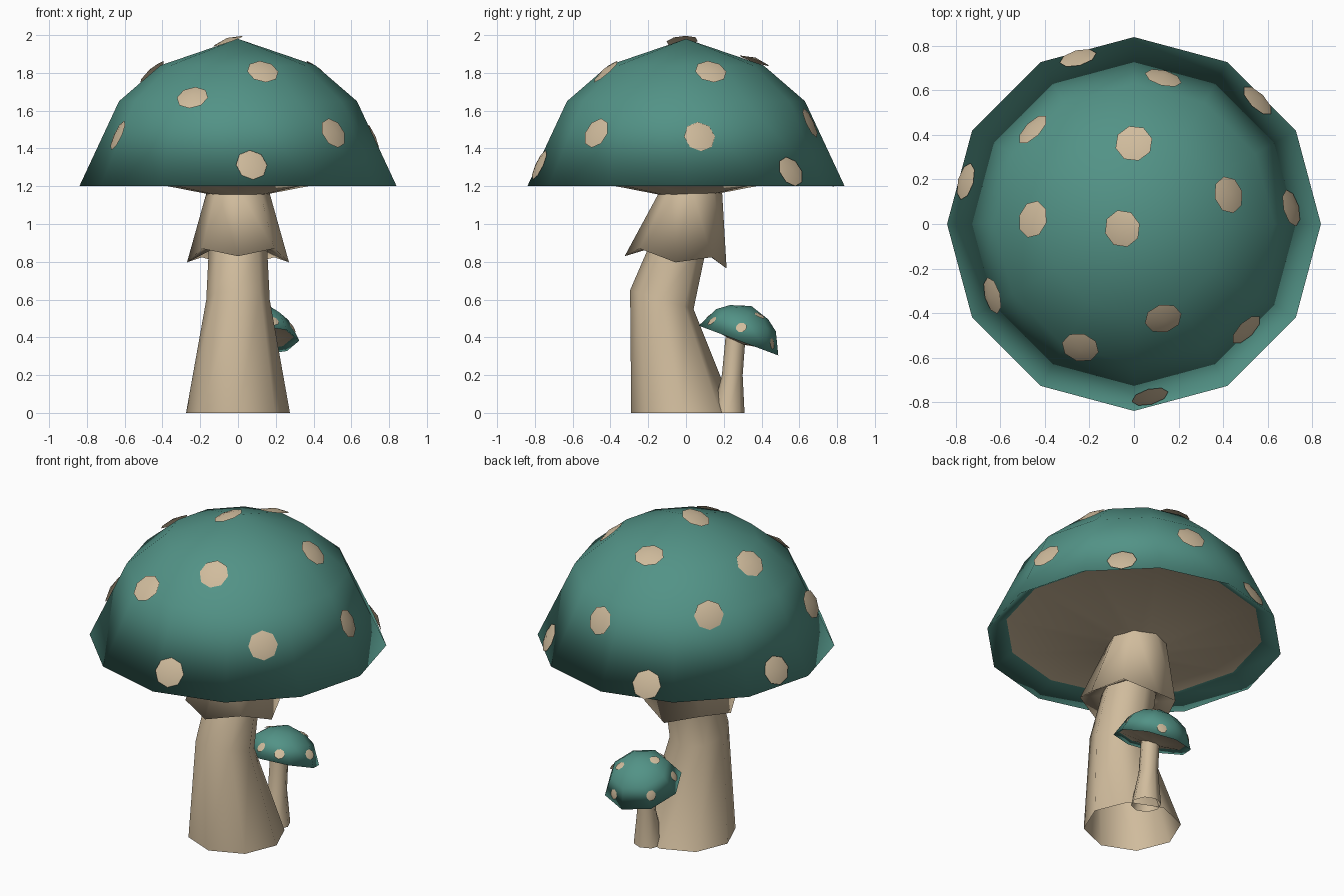
import bpy, bmesh, math
from mathutils import Vector, Matrix
from mathutils.bvhtree import BVHTree

if "Cube" in bpy.data.objects:
    bpy.data.objects.remove(bpy.data.objects["Cube"])


def material(name, rgb):
    m = bpy.data.materials.new(name)
    m.diffuse_color = (*rgb, 1)
    m.use_nodes = True
    m.node_tree.nodes["Principled BSDF"].inputs["Base Color"].default_value = m.diffuse_color
    return m


TEAL = material("teal", (0.085, 0.29, 0.24))
BEIGE = material("beige", (0.63, 0.50, 0.335))


def finish(bm, name, mats, matrix=None):
    bmesh.ops.recalc_face_normals(bm, faces=bm.faces)
    me = bpy.data.meshes.new(name)
    bm.to_mesh(me)
    for m in mats:
        me.materials.append(m)
    for p in me.polygons:
        p.use_smooth = True
    ob = bpy.data.objects.new(name, me)
    bpy.context.collection.objects.link(ob)
    if matrix:
        ob.matrix_world = matrix
    return ob


def circle(cx, cy, z, r, n):
    if r == 0:
        return [Vector((cx, cy, z))]
    return [Vector((cx + r * math.cos(2 * math.pi * i / n),
                    cy + r * math.sin(2 * math.pi * i / n), z)) for i in range(n)]


def loft(rings, n, under=None):
    """Skin a list of point rings; bands from index 'under' on get material 1."""
    bm = bmesh.new()
    vs = [[bm.verts.new(p) for p in ring] for ring in rings]
    for k, (a, b) in enumerate(zip(vs, vs[1:])):
        for i in range(n):
            j = (i + 1) % n
            if len(a) == 1:
                f = bm.faces.new((a[0], b[i], b[j]))
            else:
                f = bm.faces.new((a[i], b[i], b[j], a[j]))
            if under is not None and k >= under:
                f.material_index = 1
    return bm


def cap(name, profile, n, spots, size, lift, matrix):
    # dome, rim fold and beige underside
    bm = loft([circle(0, 0, z, r, n) for r, z in profile], n, under=4)
    finish(bm, name, [TEAL, BEIGE], matrix)
    tree = BVHTree.FromBMesh(bm)
    # low octagonal warts laid on the dome
    sb = bmesh.new()
    for x, y in spots:
        hit, nor, _, _ = tree.ray_cast(Vector((x, y, 5)), Vector((0, 0, -1)))
        if hit is None:
            continue
        if nor.z < 0:
            nor = -nor
        rot = nor.to_track_quat('Z', 'Y').to_matrix().to_4x4()
        bmesh.ops.create_cone(sb, segments=8, radius1=size, radius2=0, depth=lift,
                              cap_ends=False,
                              matrix=Matrix.Translation(hit + nor * lift * 0.9) @ rot)
    finish(sb, name + "_spots", [BEIGE], matrix)


# Large cap
cap("large_cap",
    [(0, 1.98), (0.41, 1.84), (0.63, 1.65), (0.84, 1.2), (0.73, 1.27), (0.14, 1.155)], 12,
    [(-.05, -.02), (0, .36), (-.45, .42), (-.25, .74), (.13, .65), (.55, .55), (.42, .13),
     (.70, .07), (-.45, .02), (-.75, .19), (-.63, -.32), (-.24, -.55), (.13, -.42),
     (.50, -.47), (.07, -.77)],
    0.085, 0.018, Matrix.Identity(4))

# Large stem, bent forward; the middle ring is tilted
mid = [Vector((p.x, p.y, p.z - 0.3 * (p.y + 0.13))) for p in circle(0, -0.128, 0.6, 0.168, 8)]
finish(loft([circle(0, -0.015, 0, 0.275, 8), mid, circle(0, -0.05, 0.86, 0.155, 8),
             circle(0, 0.03, 1.18, 0.13, 8)], 8), "large_stem", [BEIGE])

# Skirt around the stem with a pointed hem
hem = circle(0, -0.055, 0, 0.27, 8)
for i, p in enumerate(hem):
    p.z = 0.797 - 0.12 * (p.y + 0.055) + (0.05 if i % 2 else 0)
finish(loft([circle(0, 0.03, 1.19, 0.16, 8), hem, circle(0, -0.05, 0.88, 0.15, 8)], 8),
       "stem_skirt", [BEIGE])

# Small mushroom, its cap tilted backwards
polar = [(.187, a) for a in (-62, -3, 66, 141, 205, 262)] + [(.1, 35), (.1, 215)]
cap("small_cap",
    [(0, .195), (.108, .16), (.168, .115), (.225, 0), (.195, .02), (.04, -.01)], 8,
    [(r * math.cos(math.radians(a)), r * math.sin(math.radians(a))) for r, a in polar],
    0.03, 0.006,
    Matrix.Translation((0.1, 0.278, 0.383)) @ Matrix.Rotation(math.radians(-20.5), 4, 'X'))
finish(loft([circle(.1, .225, 0, .085, 8), circle(.1, .245, .2, .055, 8),
             circle(.1, .262, .4, .053, 8)], 8), "small_stem", [BEIGE])
